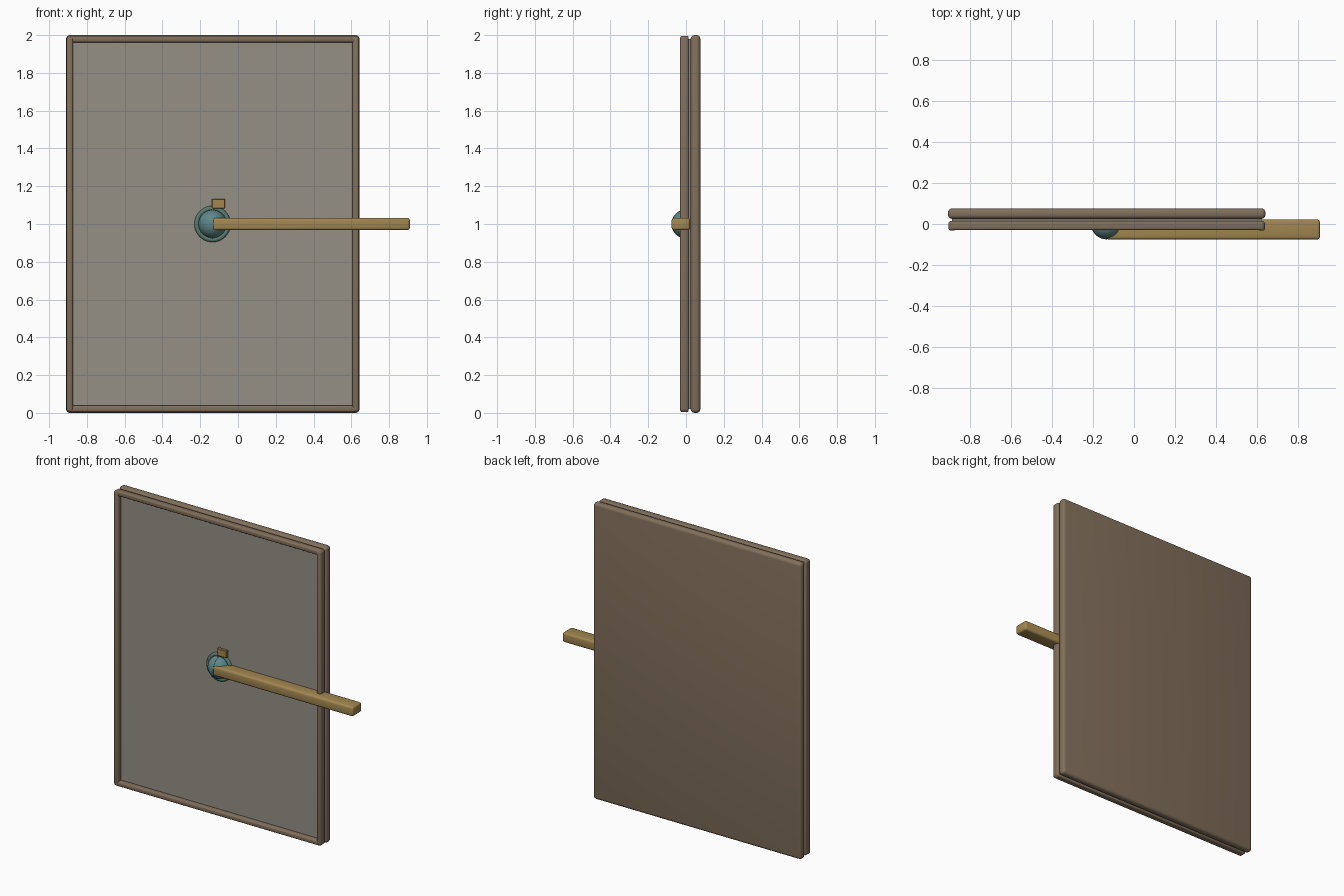
import bpy, bmesh, math
from mathutils import Matrix

if "Cube" in bpy.data.objects:
    bpy.data.objects.remove(bpy.data.objects["Cube"])


def material(name, color):
    m = bpy.data.materials.new(name)
    m.diffuse_color = color
    m.use_nodes = True
    m.node_tree.nodes["Principled BSDF"].inputs["Base Color"].default_value = m.diffuse_color
    return m


wood = material("brown_wood", (0.22, 0.16, 0.105, 1))
pane_mat = material("grey_pane", (0.30, 0.28, 0.235, 0.7))
brass = material("brass", (0.36, 0.24, 0.08, 1))
teal = material("teal", (0.11, 0.24, 0.25, 1))
green = material("green_ring", (0.10, 0.20, 0.16, 1))


def box(name, lo, hi, mat, bevel=0.0, segments=3):
    bm = bmesh.new()
    bmesh.ops.create_cube(bm, size=1)
    for v in bm.verts:
        v.co = [(a + b) / 2 + c * (b - a) for a, b, c in zip(lo, hi, v.co)]
    if bevel:
        bmesh.ops.bevel(bm, geom=bm.edges[:], offset=bevel, segments=segments,
                        affect='EDGES', profile=0.5)
    return finish(name, bm, mat)


def finish(name, bm, mat):
    mesh = bpy.data.meshes.new(name)
    bm.to_mesh(mesh)
    bm.free()
    mesh.materials.append(mat)
    ob = bpy.data.objects.new(name, mesh)
    bpy.context.collection.objects.link(ob)
    bpy.context.view_layer.objects.active = ob
    bpy.ops.object.select_all(action='DESELECT')
    ob.select_set(True)
    bpy.ops.object.shade_smooth_by_angle(angle=math.radians(35))
    return ob


X0, X1 = -0.91, 0.643   # panel sides
BAR = 0.034             # frame bar width

# Back board with rounded rim
box("back_board", (X0, 0.025, 0), (X1, 0.076, 2), wood, 0.02, 4)

# Pane held in the front frame
box("pane", (X0 + 0.02, 0.0, 0.02), (X1 - 0.02, 0.026, 1.98), pane_mat)

# Front frame bars
F0, F1 = -0.032, 0.014
for side, x in (("left", X0 + 0.003), ("right", X1 - 0.003 - BAR)):
    box("frame_" + side, (x, F0, 0.008), (x + BAR, F1, 1.992), wood, 0.01)
for side, z in (("bottom", 0.004), ("top", 1.996 - BAR)):
    box("frame_" + side, (X0 + 0.008, F0 + 0.002, z),
        (X1 - 0.008, F1, z + BAR), wood, 0.01)

# Pivot dome
CX, CZ = -0.135, 1.0
bm = bmesh.new()
bmesh.ops.create_uvsphere(bm, u_segments=32, v_segments=16, radius=0.075,
                          matrix=Matrix.Translation((CX, 0, CZ)))
bmesh.ops.bisect_plane(bm, geom=bm.verts[:] + bm.edges[:] + bm.faces[:],
                       plane_co=(0, 0.005, 0), plane_no=(0, 1, 0), clear_outer=True)
finish("pivot_dome", bm, teal)

# Ring around the dome
bpy.ops.mesh.primitive_torus_add(major_radius=0.083, minor_radius=0.013,
                                 major_segments=40, minor_segments=12,
                                 location=(CX, -0.002, CZ),
                                 rotation=(math.pi / 2, 0, 0))
ring = bpy.context.object
ring.name = "pivot_ring"
ring.data.materials.append(green)
bpy.ops.object.shade_smooth_by_angle(angle=math.radians(35))

# Thin fin across the dome
bm = bmesh.new()
bmesh.ops.create_cone(bm, cap_ends=True, segments=40, radius1=0.077, radius2=0.077,
                      depth=0.006, matrix=Matrix.Translation((CX, 0, CZ))
                      @ Matrix.Rotation(math.pi / 2, 4, 'Y'))
bmesh.ops.bisect_plane(bm, geom=bm.verts[:] + bm.edges[:] + bm.faces[:],
                       plane_co=(0, 0.005, 0), plane_no=(0, 1, 0), clear_outer=True)
finish("dome_fin", bm, teal)

# Tab and its short stem above the dome
box("tab_stem", (-0.139, -0.022, 1.05), (-0.131, 0.004, 1.132), brass)
box("tab", (-0.137, -0.026, 1.083), (-0.068, -0.005, 1.132), brass, 0.003, 1)

# Long handle bar
box("handle", (CX, -0.076, 0.967), (0.91, 0.022, 1.033), brass, 0.014, 3)
